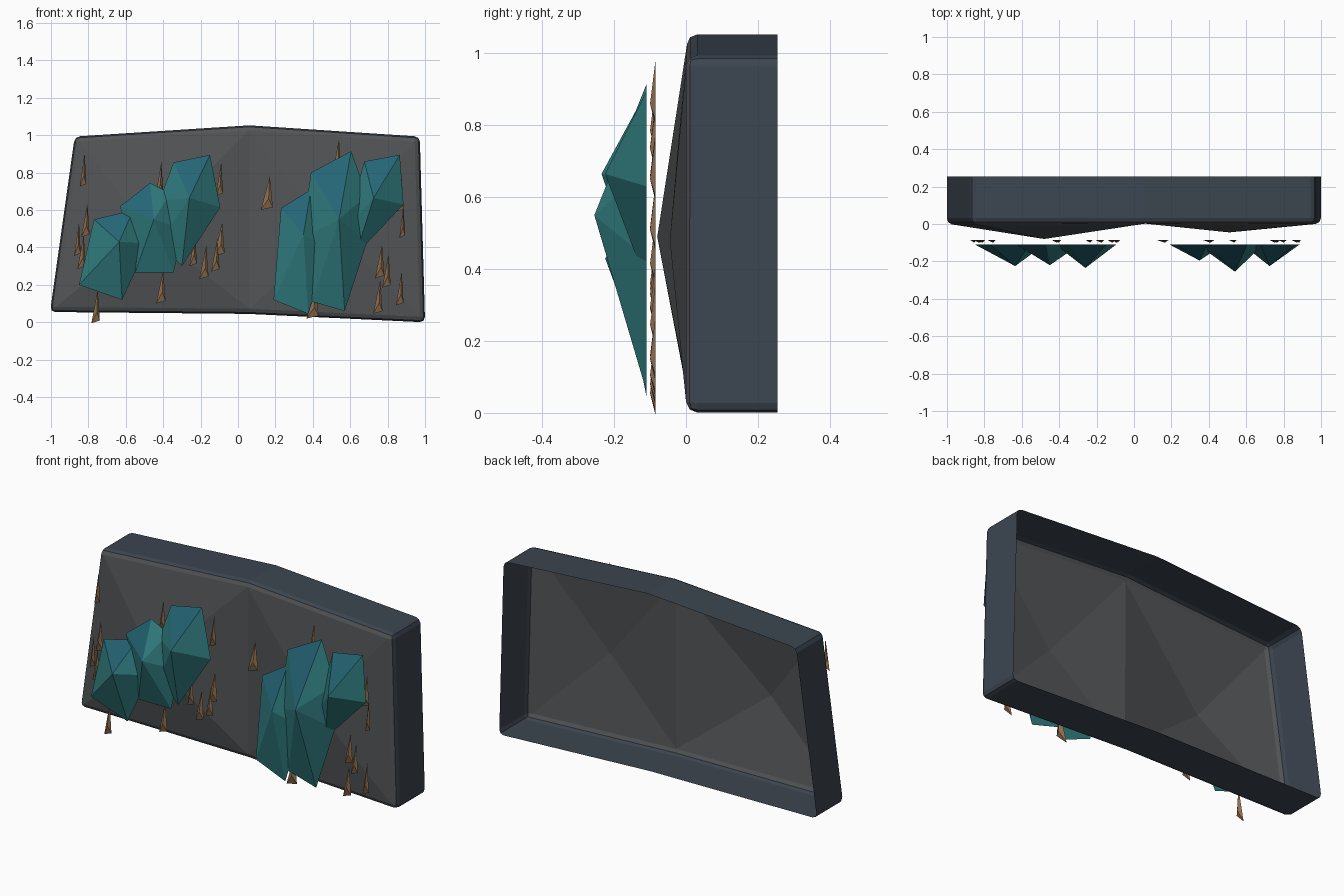
import bpy, bmesh

if "Cube" in bpy.data.objects:
    bpy.data.objects.remove(bpy.data.objects["Cube"])


def material(name, rgb):
    m = bpy.data.materials.new(name)
    m.diffuse_color = (*rgb, 1)
    m.use_nodes = True
    m.node_tree.nodes["Principled BSDF"].inputs["Base Color"].default_value = m.diffuse_color
    return m


FRONT = material("grey_stone", (0.085, 0.09, 0.095))
SIDE = material("slate_stone", (0.045, 0.06, 0.08))
TEAL = material("teal", (0.03, 0.20, 0.21))
DEEP = material("deep_teal", (0.018, 0.13, 0.18))
BROWN = material("brown", (0.28, 0.16, 0.08))


def finish(bm, name, mats):
    me = bpy.data.meshes.new(name)
    bm.to_mesh(me)
    bm.free()
    for m in mats:
        me.materials.append(m)
    ob = bpy.data.objects.new(name, me)
    bpy.context.collection.objects.link(ob)
    return ob


def fan(bm, ring, peak, first_mat=0):
    """Facets from an outline to a raised point, facing the front."""
    p = bm.verts.new(peak)
    for i, v in enumerate(ring):
        f = bm.faces.new((p, v, ring[(i + 1) % len(ring)]))
        f.normal_update()
        if f.normal.y > 0:
            f.normal_flip()
        f.material_index = first_mat if i == 0 else 0


# Rock slab: two faceted bulges in front, bevelled rim, open back
bm = bmesh.new()
outline = [(-1.005, 0.055), (0.05, 0.045), (1.0, 0.0),
           (0.972, 0.993), (0.06, 1.053), (-0.873, 0.993)]
rim = [bm.verts.new((x, 0.003, z)) for x, z in outline]
back = [bm.verts.new((x, 0.255, z)) for x, z in outline]
fan(bm, [rim[i] for i in (0, 1, 4, 5)], (-0.48, -0.08, 0.49))
fan(bm, [rim[i] for i in (1, 2, 3, 4)], (0.51, -0.045, 0.48))
for i in range(6):
    j = (i + 1) % 6
    bm.faces.new((rim[j], rim[i], back[i], back[j])).material_index = 1
edges = [bm.edges.get((rim[i], rim[(i + 1) % 6])) for i in range(6)]
edges += [bm.edges.get((rim[i], back[i])) for i in (0, 2, 3, 5)]
bmesh.ops.bevel(bm, geom=edges, offset=0.028, segments=2, profile=0.5,
                affect='EDGES', material=-1)
bmesh.ops.recalc_face_normals(bm, faces=bm.faces)
ref = min(bm.faces, key=lambda f: f.calc_center_median().y)
if ref.normal.y > 0:
    bmesh.ops.reverse_faces(bm, faces=bm.faces)
finish(bm, "rock_slab", [FRONT, SIDE])

# Crystals: outline clockwise from top left, then the peak
crystals = [
    ([(-.77, .55), (-.56, .60), (-.48, .42), (-.62, .12), (-.85, .20)], (-.635, -.225, .43)),
    ([(-.63, .62), (-.47, .745), (-.36, .69), (-.29, .50), (-.345, .265), (-.55, .265)], (-.45, -.22, .55)),
    ([(-.345, .855), (-.15, .895), (-.095, .615), (-.30, .30), (-.42, .42), (-.42, .65)], (-.26, -.235, .665)),
    ([(.23, .61), (.39, .71), (.48, .38), (.375, .045), (.19, .12)], (.35, -.195, .47)),
    ([(.39, .80), (.605, .915), (.69, .68), (.69, .43), (.57, .06), (.395, .11), (.34, .45)], (.54, -.255, .55)),
    ([(.675, .86), (.865, .895), (.885, .63), (.63, .36), (.58, .5), (.62, .66)], (.725, -.225, .665)),
]
for n, (pts, peak) in enumerate(crystals):
    bm = bmesh.new()
    fan(bm, [bm.verts.new((x, -0.11, z)) for x, z in pts], peak, 1)
    finish(bm, f"crystal_{n + 1}", [TEAL, DEEP])

# Shards: tip x, tip z, width
shards = [
    (-.82, .905, .035), (-.805, .635, .045), (-.85, .535, .035), (-.825, .465, .045),
    (-.75, .175, .045), (-.41, .86, .04), (-.09, .855, .04), (-.17, .41, .05),
    (-.11, .45, .045), (-.085, .535, .055), (-.40, .28, .05), (-.23, .48, .04),
    (.17, .78, .065), (.54, .98, .045), (.875, .77, .045), (.885, .63, .03),
    (.77, .415, .05), (.805, .365, .045), (.76, .225, .05), (.875, .27, .04),
    (.415, .20, .065),
]
bm = bmesh.new()
for x, z, w in shards:
    ring = [bm.verts.new((x + dx, -0.085, z + dz))
            for dx, dz in ((0, 0), (w * .25, -.165), (-w * .75, -.18))]
    fan(bm, ring, (x - w * .1, -0.1, z - .12))
finish(bm, "brown_shards", [BROWN])
